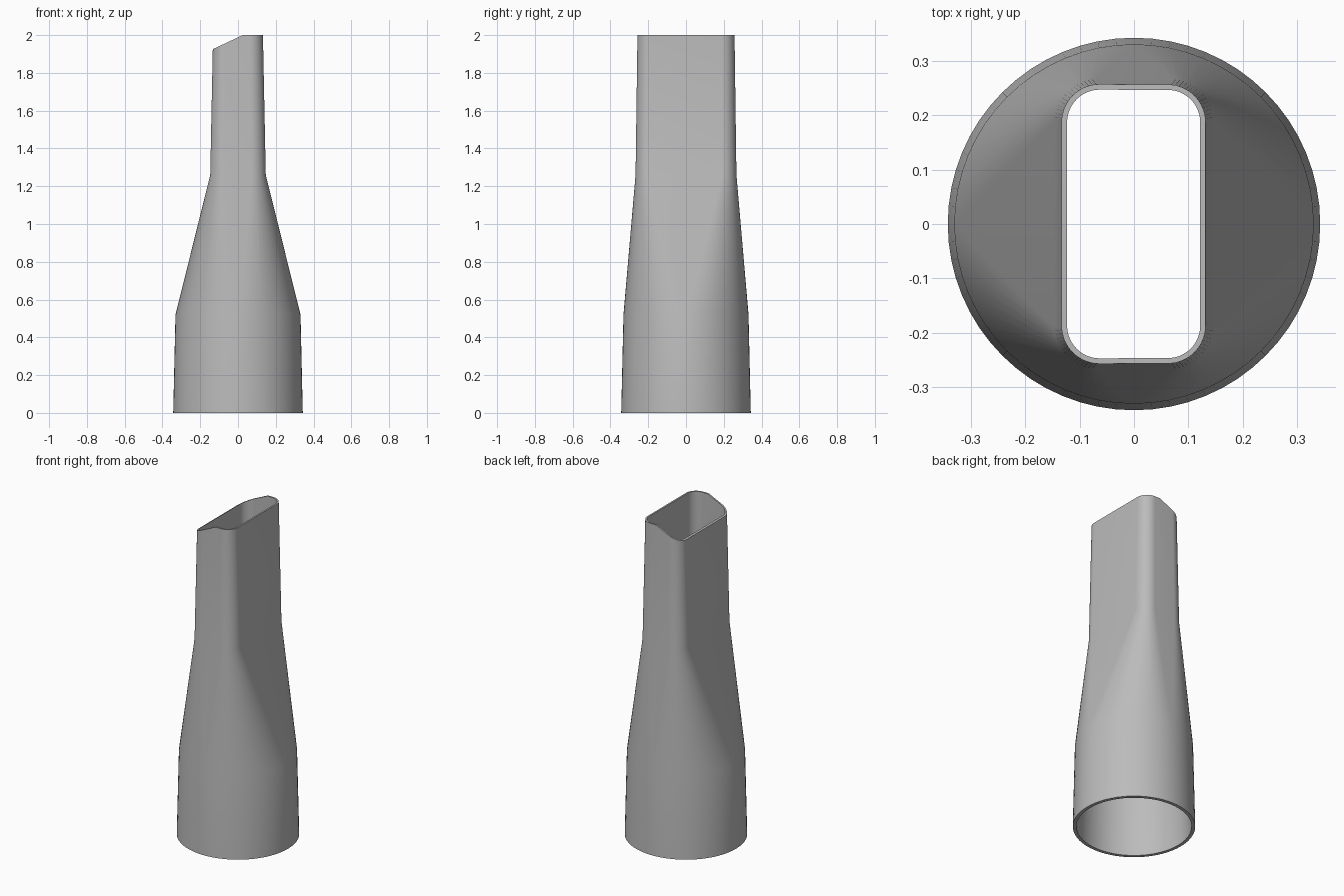
import bpy, bmesh, math
from mathutils import Vector

cube = bpy.data.objects.get("Cube")
if cube:
    bpy.data.objects.remove(cube, do_unlink=True)

STEPS = 16  # segments per quarter turn

grey = bpy.data.materials.new("plain grey")
grey.use_nodes = True
colour = (0.5, 0.5, 0.5, 1)
grey.diffuse_color = colour
grey.node_tree.nodes["Principled BSDF"].inputs["Base Color"].default_value = colour


def ring(bm, hx, hy, r, z):
    """Rounded rectangle of half sizes hx, hy; a circle when r equals both."""
    verts = []
    for q, (sx, sy) in enumerate([(1, 1), (-1, 1), (-1, -1), (1, -1)]):
        for i in range(STEPS + 1):
            a = (q + i / STEPS) * math.pi / 2
            verts.append(bm.verts.new((sx * (hx - r) + r * math.cos(a),
                                       sy * (hy - r) + r * math.sin(a), z)))
    return verts


# half width, half depth, corner radius, height, wall thickness
sections = [(0.343, 0.343, 0.343, 0, 0.02),
            (0.331, 0.331, 0.331, 0.52, 0.02),
            (0.147, 0.267, 0.077, 1.26, 0.012),
            (0.132, 0.257, 0.070, 2, 0.01)]

# Hollow wall: up the outside, over the rim, down the inside and back
bm = bmesh.new()
outer = [ring(bm, x, y, r, z) for x, y, r, z, t in sections]
inner = [ring(bm, x - t, y - t, r - t, z) for x, y, r, z, t in sections]
loops = outer + inner[::-1]
for k, lower in enumerate(loops):
    upper = loops[(k + 1) % len(loops)]
    for i in range(len(lower)):
        j = (i + 1) % len(lower)
        bm.faces.new((lower[i], lower[j], upper[j], upper[i]))
bmesh.ops.remove_doubles(bm, verts=bm.verts[:], dist=1e-5)

# Split the twisted quads of the round-to-flat transition
bmesh.ops.triangulate(bm, faces=[f for f in bm.faces
                                 if 0.6 < f.calc_center_median().z < 1.2])

# Slanted cut across one side of the mouth
bmesh.ops.bisect_plane(bm, geom=bm.verts[:] + bm.edges[:] + bm.faces[:],
                       plane_co=Vector((0.025, 0, 2)),
                       plane_no=Vector((-0.47, 0, 1)).normalized(),
                       clear_outer=True)
bmesh.ops.holes_fill(bm, edges=[e for e in bm.edges if e.is_boundary], sides=0)
bmesh.ops.recalc_face_normals(bm, faces=bm.faces[:])

mesh = bpy.data.meshes.new("nozzle")
bm.to_mesh(mesh)
bm.free()
mesh.materials.append(grey)
nozzle = bpy.data.objects.new("nozzle", mesh)
bpy.context.collection.objects.link(nozzle)
bpy.context.view_layer.objects.active = nozzle
nozzle.select_set(True)
bpy.ops.object.shade_smooth_by_angle(angle=math.radians(30))
